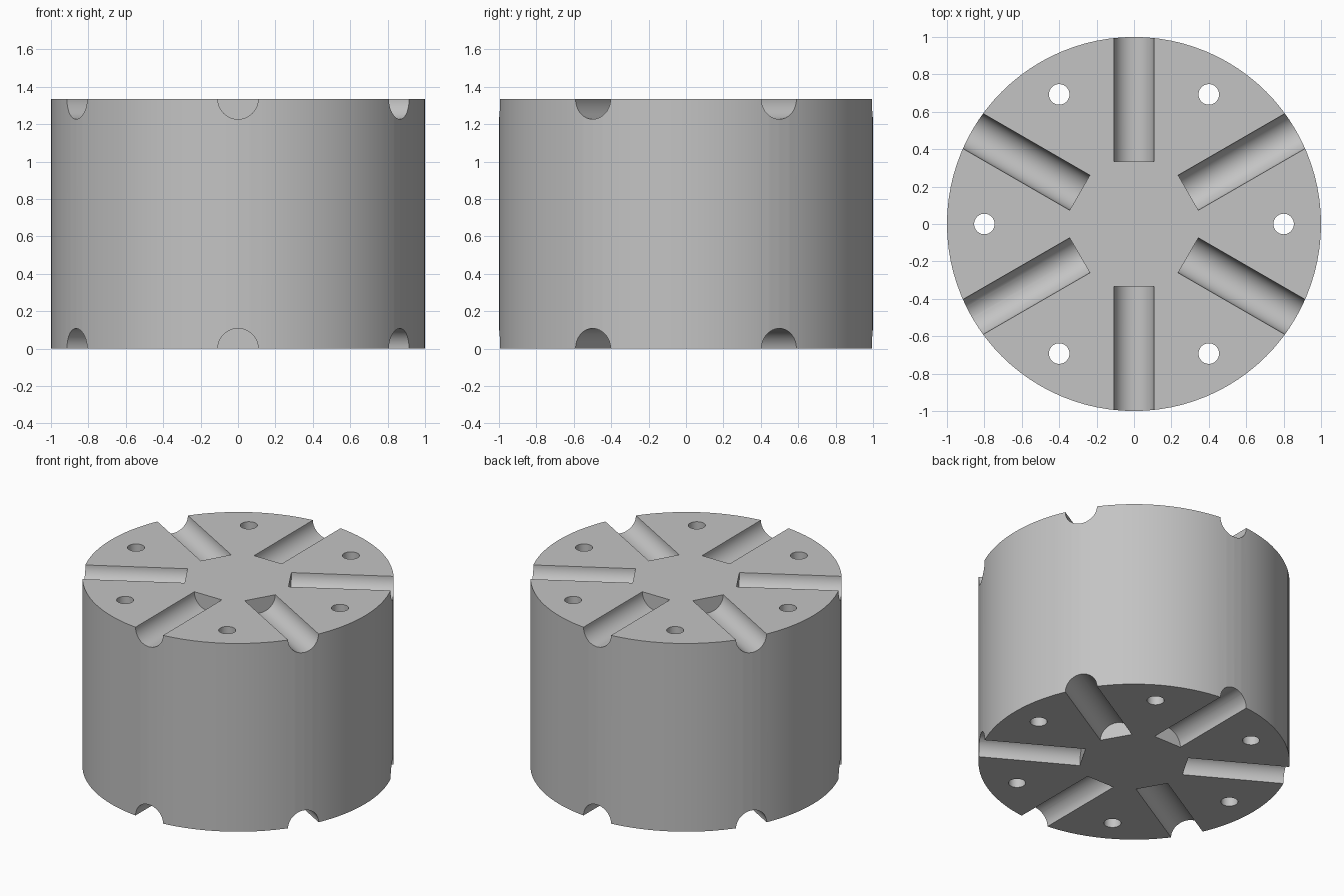
import bpy, bmesh
from math import pi, radians
from mathutils import Matrix

RADIUS, HEIGHT = 1.0, 1.335
GROOVE_RADIUS, GROOVE_START, GROOVE_END = 0.108, 0.335, 1.2
HOLE_RADIUS, HOLE_RING = 0.055, 0.8

if "Cube" in bpy.data.objects:
    bpy.data.objects.remove(bpy.data.objects["Cube"])

grey = bpy.data.materials.new("plain grey")
grey.use_nodes = True
colour = (0.55, 0.55, 0.55, 1)
grey.diffuse_color = colour
grey.node_tree.nodes["Principled BSDF"].inputs["Base Color"].default_value = colour


def add_cylinder(bm, radius, depth, sides, matrix):
    bmesh.ops.create_cone(bm, cap_ends=True, segments=sides, radius1=radius,
                          radius2=radius, depth=depth, matrix=matrix)


def make_object(name, bm):
    mesh = bpy.data.meshes.new(name)
    bm.to_mesh(mesh)
    bm.free()
    mesh.materials.append(grey)
    obj = bpy.data.objects.new(name, mesh)
    bpy.context.collection.objects.link(obj)
    return obj


# Solid drum
bm = bmesh.new()
add_cylinder(bm, RADIUS, HEIGHT, 96, Matrix.Translation((0, 0, HEIGHT / 2)))
drum = make_object("grooved_drum", bm)

# Cutters: radial round grooves on both ends, and through holes between them
bm = bmesh.new()
middle = (GROOVE_START + GROOVE_END) / 2
lay_down = Matrix.Rotation(pi / 2, 4, 'Y')
for i in range(6):
    hole_turn = Matrix.Rotation(radians(60 * i), 4, 'Z')
    groove_turn = Matrix.Rotation(radians(60 * i + 30), 4, 'Z')
    add_cylinder(bm, HOLE_RADIUS, HEIGHT + 0.4, 32,
                 hole_turn @ Matrix.Translation((HOLE_RING, 0, HEIGHT / 2)))
    for z in (0, HEIGHT):
        add_cylinder(bm, GROOVE_RADIUS, GROOVE_END - GROOVE_START, 48,
                     groove_turn @ Matrix.Translation((middle, 0, z)) @ lay_down)
cutter = make_object("groove_and_hole_cutter", bm)
cutter.hide_render = True

# Cut the drum, then drop the cutter
cut = drum.modifiers.new("cut", 'BOOLEAN')
cut.operation = 'DIFFERENCE'
cut.solver = 'EXACT'
cut.object = cutter
bpy.ops.object.select_all(action='DESELECT')
drum.select_set(True)
bpy.context.view_layer.objects.active = drum
bpy.ops.object.modifier_apply(modifier=cut.name)
bpy.data.objects.remove(cutter)

# Smooth walls with crisp rims
bpy.ops.object.shade_smooth_by_angle(angle=radians(30))
